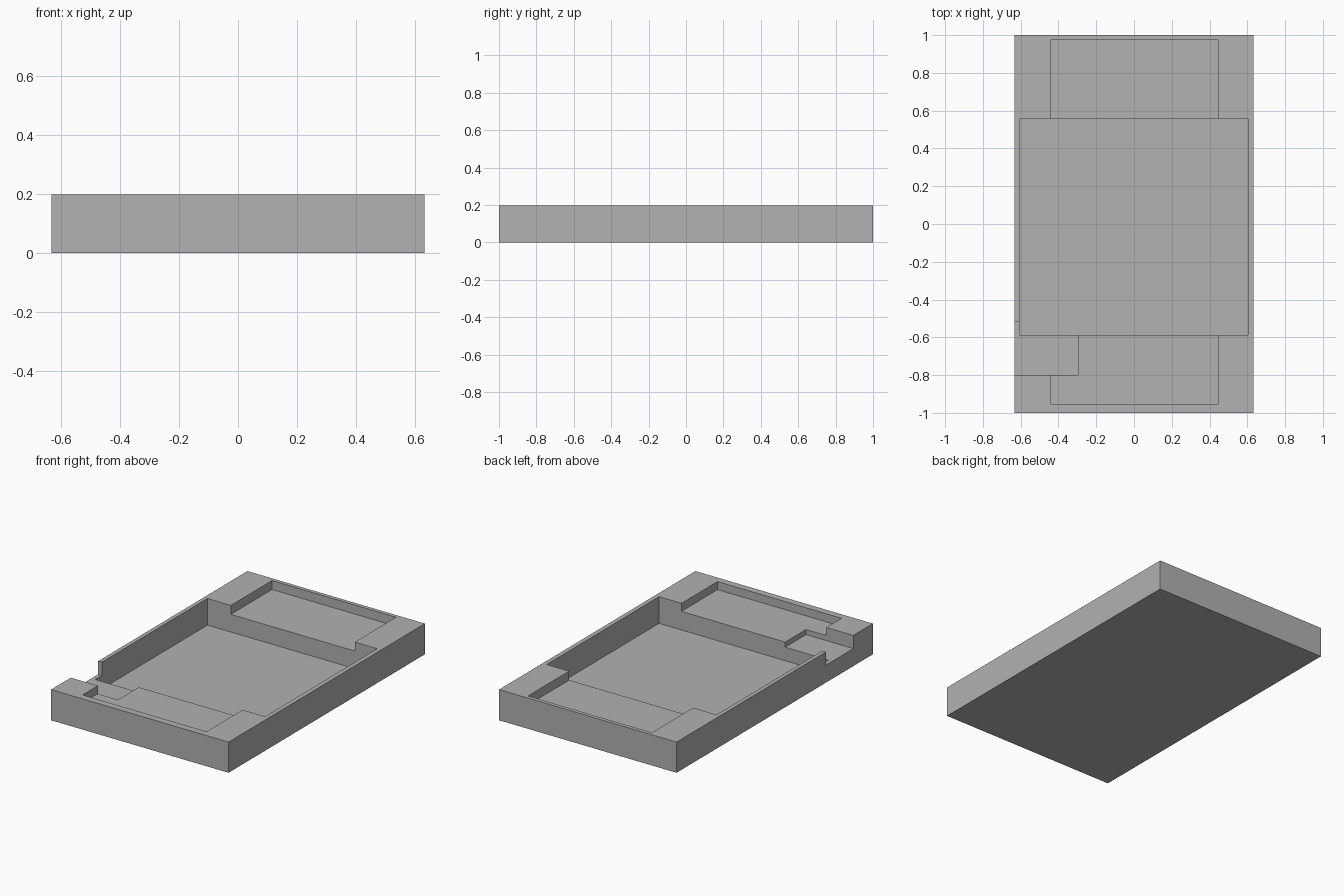
import bpy
import bmesh
from mathutils import Matrix, Vector

default = bpy.data.objects.get("Cube")
if default:
    bpy.data.objects.remove(default, do_unlink=True)

# Single flat grey
grey = bpy.data.materials.new("plain_grey")
grey.use_nodes = True
colour = (0.445, 0.445, 0.445, 1)
grey.diffuse_color = colour
grey.node_tree.nodes["Principled BSDF"].inputs["Base Color"].default_value = colour


def box(name, low, high):
    """Box spanning two opposite corners."""
    low, high = Vector(low), Vector(high)
    bm = bmesh.new()
    bmesh.ops.create_cube(bm, size=1, matrix=Matrix.Translation((low + high) / 2)
                          @ Matrix.Diagonal((high - low).to_4d()))
    mesh = bpy.data.meshes.new(name)
    bm.to_mesh(mesh)
    bm.free()
    mesh.materials.append(grey)
    obj = bpy.data.objects.new(name, mesh)
    bpy.context.collection.objects.link(obj)
    return obj


def carve(target, name, low, high):
    """Cut a box out of the target, then discard the cutter."""
    cutter = box(name, low, high)
    cutter.hide_render = True
    mod = target.modifiers.new(name, 'BOOLEAN')
    mod.operation = 'DIFFERENCE'
    mod.solver = 'EXACT'
    mod.object = cutter
    bpy.context.view_layer.objects.active = target
    bpy.ops.object.modifier_apply(modifier=mod.name)
    bpy.data.objects.remove(cutter, do_unlink=True)


# Outer slab
tray = box("case_tray", (-0.633, -1, 0), (0.633, 1, 0.198))
above = 0.4

# Deep main compartment, shallow end shelves, and side cable notch
carve(tray, "main_pocket", (-0.607, -0.588, 0.026), (0.604, 0.556, above))
carve(tray, "back_shelf", (-0.44, 0.3, 0.14), (0.444, 0.975, above))
carve(tray, "front_shelf", (-0.44, -0.955, 0.146), (0.444, -0.3, above))
carve(tray, "side_notch", (-0.8, -0.8, 0.113), (-0.296, -0.52, above))
